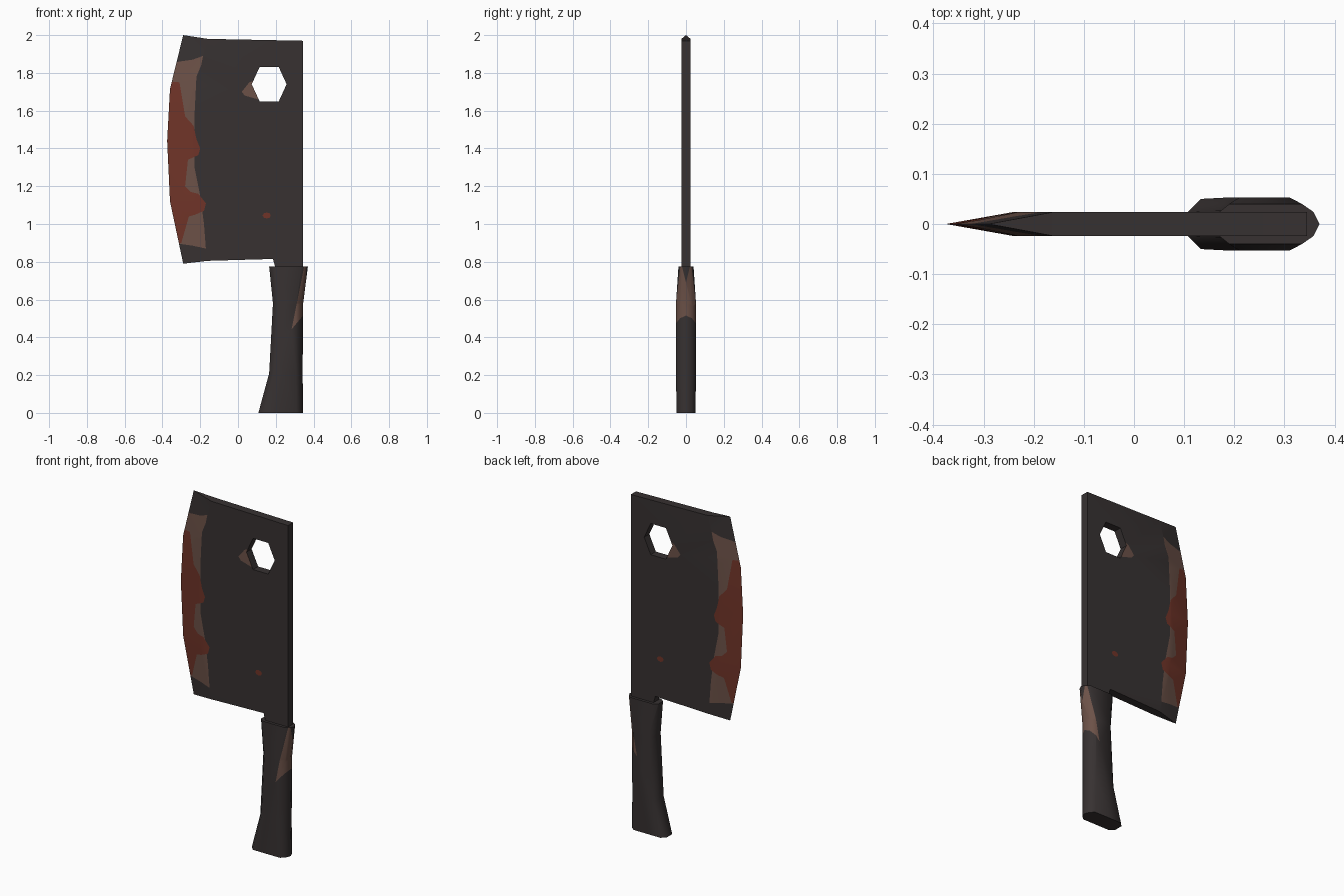
import bpy, bmesh
from math import cos, sin, tau
from mathutils import Vector
from mathutils.geometry import delaunay_2d_cdt

cube = bpy.data.objects.get("Cube")
if cube:
    bpy.data.objects.remove(cube)


def material(name, rgb):
    m = bpy.data.materials.new(name)
    m.use_nodes = True
    m.diffuse_color = (*rgb, 1)
    bsdf = m.node_tree.nodes["Principled BSDF"]
    bsdf.inputs["Base Color"].default_value = (*rgb, 1)
    bsdf.inputs["Roughness"].default_value = 0.8
    return m


STEEL, RUST, RED = range(3)
MATERIALS = [material("charcoal", (0.038, 0.031, 0.031)),
             material("rust_brown", (0.15, 0.083, 0.064)),
             material("dried_red", (0.16, 0.034, 0.021))]


def finish(name, bm, angle):
    bmesh.ops.recalc_face_normals(bm, faces=bm.faces)
    mesh = bpy.data.meshes.new(name)
    bm.to_mesh(mesh)
    bm.free()
    for m in MATERIALS:
        mesh.materials.append(m)
    obj = bpy.data.objects.new(name, mesh)
    bpy.context.collection.objects.link(obj)
    bpy.ops.object.select_all(action='DESELECT')
    obj.select_set(True)
    bpy.context.view_layer.objects.active = obj
    bpy.ops.object.shade_smooth_by_angle(angle=angle)


def x_at(path, z):
    """x on a path of (x, z) points that runs downwards."""
    for (xa, za), (xb, zb) in zip(path, path[1:]):
        if z >= zb:
            return xa + (xb - xa) * min(1, (za - z) / (za - zb))
    return path[-1][0]


def anticlockwise(shape):
    """The points of a closed shape, turned to run anticlockwise."""
    area = sum(xa * zb - xb * za for (xa, za), (xb, zb)
               in zip(shape, shape[1:] + shape[:1]))
    return shape if area > 0 else shape[::-1]


# Blade profile: cutting edge, start of its bevel, spine and hole
HALF = 0.024
edge = [(-.29, 2), (-.36, 1.715), (-.375, 1.44), (-.36, 1.12), (-.29, .79)]
bevel = [(-.16, 1.98), (-.23, 1.715), (-.24, 1.44), (-.23, 1.12), (-.16, .805)]
outline = edge + [bevel[-1], (.185, .815), (.2, .76), (.345, .76),
                  (.345, 1.97), bevel[0]]
hole = [(.165 + sx * .0925, 1.74 + sz * .0925) for sx, sz in
        ((1, 0), (.54, 1), (-.54, 1), (-1, 0), (-.54, -1), (.54, -1))]

# Stain shapes on the blade
rust_strip = [(-.45, 1.83), (-.31, 1.86), (-.24, 1.87), (-.185, 1.89),
              (-.195, 1.84), (-.22, 1.78), (-.23, 1.58), (-.23, 1.3),
              (-.2, 1.15), (-.18, 1), (-.17, .87), (-.24, .885), (-.31, .895),
              (-.45, .89)]
red_strip = [(-.45, 1.76), (-.31, 1.75), (-.28, 1.57), (-.235, 1.52),
             (-.22, 1.45), (-.2, 1.4), (-.21, 1.365), (-.265, 1.34),
             (-.28, 1.2), (-.25, 1.17), (-.21, 1.16), (-.17, 1.11),
             (-.18, 1.07), (-.225, 1.05), (-.26, 1.04), (-.3, .9), (-.45, .9)]
rust_spot = [(.02, 1.7), (.06, 1.75), (.085, 1.76), (.13, 1.7), (.105, 1.66),
             (.035, 1.68)]
red_spot = [(.152 + .022 * cos(i * tau / 8), 1.045 + .016 * sin(i * tau / 8))
            for i in range(8)]


def build_blade():
    # Cut all shapes into one flat pattern
    shapes = [outline, hole, rust_strip, rust_spot, red_strip, red_spot]
    points, faces = [], []
    for shape in shapes:
        faces.append(list(range(len(points), len(points) + len(shape))))
        points += [Vector(p) for p in anticlockwise(shape)]
    start = len(points)
    points += [Vector(p) for p in bevel]
    edges = [(start + i, start + i + 1) for i in range(len(bevel) - 1)]
    verts, _, tris, _, _, owners = delaunay_2d_cdt(
        points, edges, faces, 0, 1e-5, True)

    # Lift the pattern to both sides, thinning towards the cutting edge
    bm = bmesh.new()
    sides = []
    for sign in (-1, 1):
        row = []
        for x, z in verts:
            x0, x1 = x_at(edge, z), x_at(bevel, z)
            t = max(0, min(1, (x - x0) / (x1 - x0)))
            row.append(bm.verts.new((x, sign * HALF * t, z)))
        sides.append(row)
    for tri, own in zip(tris, owners):
        if 0 not in own or 1 in own:
            continue
        stain = RED if {4, 5} & set(own) else RUST if {2, 3} & set(own) else STEEL
        for row in sides:
            bm.faces.new([row[i] for i in tri]).material_index = stain

    # Join the two sides along the rim and the hole
    twin = dict(zip(*sides))
    rim = [e.verts[:] for e in bm.edges if e.is_boundary and e.verts[0] in twin]
    for a, b in rim:
        bm.faces.new((a, b, twin[b], twin[a]))
    bmesh.ops.remove_doubles(bm, verts=bm.verts, dist=1e-4)
    loose = [v for v in bm.verts if not v.link_faces]
    bmesh.ops.delete(bm, geom=loose, context='VERTS')
    finish("blade", bm, 0.6)


def build_handle():
    # Loft: height, belly x, spine x, half thickness
    levels = [(0, .108, .345, .05), (.21, .165, .342, .053),
              (.58, .185, .345, .053), (.775, .165, .37, .04)]
    bm = bmesh.new()
    rings = []
    for z, x0, x1, h in levels:
        half = [(x0, .5 * h), (x0 + .025, h), (x1 - .035, h), (x1 - .012, .6 * h)]
        ring = half + [(x1, 0)] + [(x, -y) for x, y in reversed(half)]
        rings.append([bm.verts.new((x, y, z)) for x, y in ring])
    n = len(rings[0])
    for low, high in zip(rings, rings[1:]):
        for i in range(n):
            j = (i + 1) % n
            bm.faces.new((low[i], low[j], high[j], high[i]))
    bm.faces.new(rings[0])
    bm.faces.new(rings[-1])

    # Rust worn into the spine, inside these cutting planes
    cuts = [(Vector((.295, 0, .5)), Vector((.25, 0, -.05))),
            (Vector((.34, 0, .51)), Vector((-1.2, 0, 1)))]
    notch = [(Vector((.35, 0, .69)), Vector((0, s * 4, -1))) for s in (-1, 1)]
    for co, no in cuts + notch:
        near = [f for f in bm.faces if f.calc_center_median().x > .29]
        geom = set(near) | {e for f in near for e in f.edges}
        geom |= {v for f in near for v in f.verts}
        bmesh.ops.bisect_plane(bm, geom=list(geom), plane_co=co, plane_no=no)
    # The broad flanks are cut too, so the patch reaches round the spine
    flanks = [f for f in bm.faces if abs(f.normal.y) > .9]
    for co, no in cuts:
        geom = set(flanks) | {e for f in flanks for e in f.edges}
        geom |= {v for f in flanks for v in f.verts}
        bmesh.ops.bisect_plane(bm, geom=list(geom), plane_co=co, plane_no=no)
        bm.normal_update()
        flanks = [f for f in bm.faces if abs(f.normal.y) > .9]
    for f in bm.faces:
        c = f.calc_center_median()
        inside = [(c - co).dot(no) > 0 for co, no in cuts + notch]
        if all(inside[:2]) and any(inside[2:]) and abs(f.normal.z) < .9:
            f.material_index = RUST
    finish("handle", bm, 1.2)


build_blade()
build_handle()
